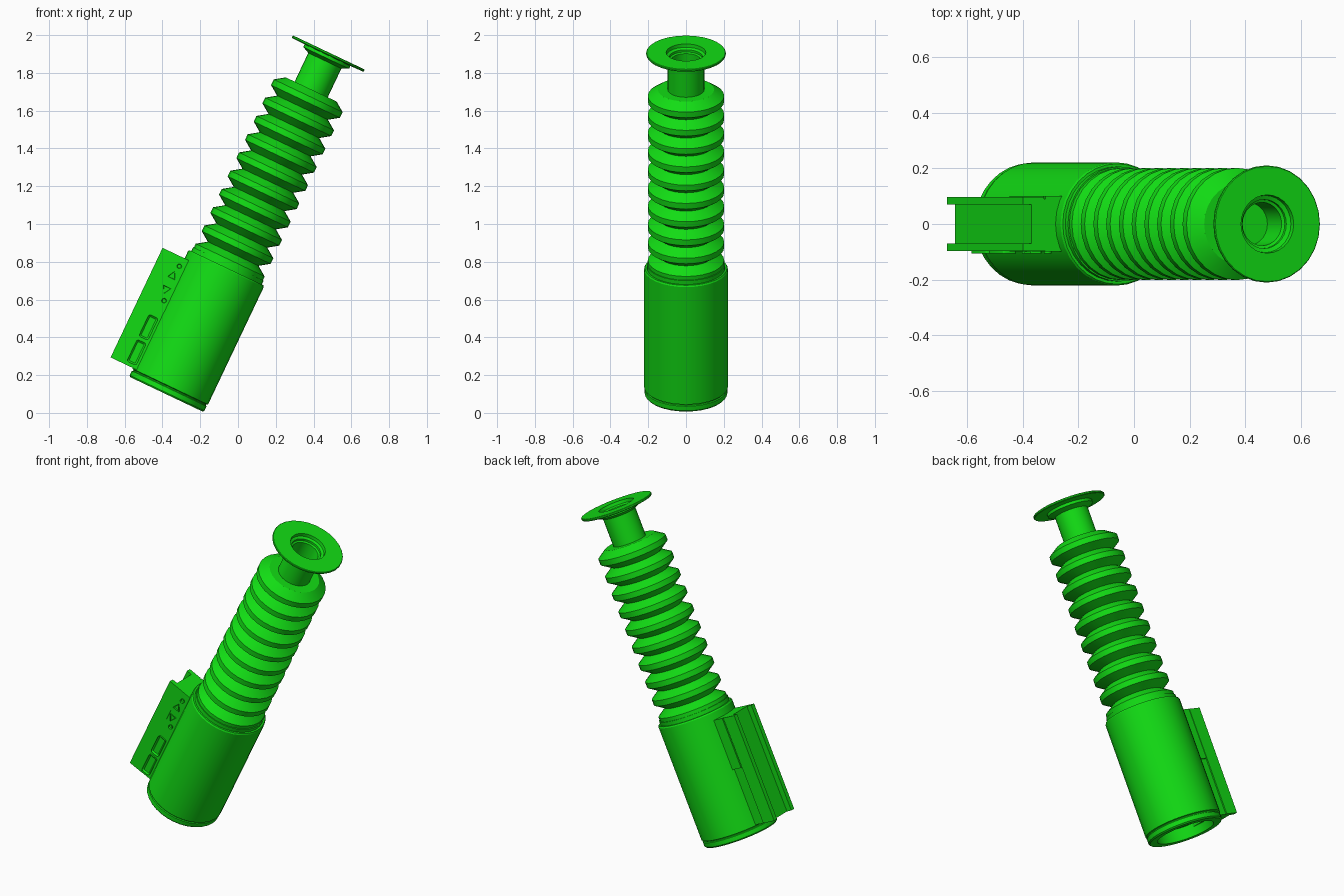
import bpy, bmesh, math
from mathutils import Matrix, Vector

if "Cube" in bpy.data.objects:
    bpy.data.objects.remove(bpy.data.objects["Cube"])

green = bpy.data.materials.new("bright_green")
green.diffuse_color = (0.006, 0.72, 0.007, 1)
green.use_nodes = True
green.node_tree.nodes["Principled BSDF"].inputs["Base Color"].default_value = green.diffuse_color

# Everything is built upright (z along the handle), then leaned over
LEAN = Matrix.Translation((-0.379, 0, 0.098)) @ Matrix.Rotation(math.radians(25.4), 4, 'Y')


def finish(name, bm):
    bmesh.ops.recalc_face_normals(bm, faces=bm.faces[:])
    bm.transform(LEAN)
    me = bpy.data.meshes.new(name)
    bm.to_mesh(me)
    bm.free()
    me.materials.append(green)
    ob = bpy.data.objects.new(name, me)
    bpy.context.collection.objects.link(ob)
    bpy.ops.object.select_all(action='DESELECT')
    ob.select_set(True)
    bpy.context.view_layer.objects.active = ob
    bpy.ops.object.shade_smooth_by_angle(angle=math.radians(28))
    return ob


def lathe(name, profile, steps=28):
    """Spin a (radius, height) profile that starts and ends on the axis."""
    bm = bmesh.new()
    verts = [bm.verts.new((r, 0, z)) for r, z in profile]
    edges = [bm.edges.new(p) for p in zip(verts, verts[1:])]
    bmesh.ops.spin(bm, geom=verts + edges, cent=(0, 0, 0), axis=(0, 0, 1),
                   angle=math.tau, steps=steps)
    bmesh.ops.remove_doubles(bm, verts=bm.verts[:], dist=1e-5)
    return finish(name, bm)


def prism(name, points, vec, inset=0):
    """Extrude a flat outline along vec; inset sinks a panel into the end."""
    bm = bmesh.new()
    base = bm.faces.new([bm.verts.new(p) for p in points])
    ext = bmesh.ops.extrude_face_region(bm, geom=[base], use_keep_orig=True)
    bmesh.ops.translate(bm, vec=vec, verts=[g for g in ext["geom"]
                                            if isinstance(g, bmesh.types.BMVert)])
    bmesh.ops.recalc_face_normals(bm, faces=bm.faces[:])
    if inset:
        end = [g for g in ext["geom"] if isinstance(g, bmesh.types.BMFace)][0]
        bmesh.ops.inset_region(bm, faces=[end], thickness=inset)
        bmesh.ops.translate(bm, vec=Vector(vec) * -0.9, verts=end.verts[:])
    return finish(name, bm)


# Lower barrel with a lip, and a recess in the underside
lathe("barrel", [(0, 0.12), (0.10, 0.12), (0.10, 0.07), (0.165, 0.07), (0.168, 0.0),
                 (0.212, 0.0), (0.219, 0.008), (0.219, 0.034), (0.213, 0.037),
                 (0.213, 0.042), (0.222, 0.046), (0.222, 0.734), (0.217, 0.742),
                 (0.207, 0.742), (0.207, 0.765), (0.15, 0.765), (0, 0.765)], 32)

# Bellows: ten flat-topped ridges
PITCH = 0.107
ridges = [(0, 0.717), (0.149, 0.717)]
for i in range(10):
    z = 0.717 + i * PITCH
    ridges += [(0.202, z + 0.037), (0.202, z + 0.070), (0.149, z + PITCH)]
lathe("bellows", ridges + [(0, 0.717 + 10 * PITCH)])

# Neck and thin flange with a bored hole
lathe("neck_flange", [(0, 1.77), (0.097, 1.77), (0.097, 1.955), (0.112, 1.962),
                      (0.134, 1.972), (0.134, 1.988), (0.208, 1.990), (0.211, 1.994),
                      (0.211, 2.001), (0.208, 2.004), (0.105, 2.004), (0.103, 1.985),
                      (0.088, 1.978), (0.088, 1.965), (0.078, 1.960), (0.078, 1.84),
                      (0, 1.84)])

# Side mount: main block and the grooved rail on its outer face
S0, S1 = 0.05, 0.692
prism("mount_block", [(-0.15, -0.097, S0), (-0.269, -0.097, S0),
                      (-0.269, 0.09, S0), (-0.15, 0.09, S0)], (0, 0, S1 - S0))
prism("mount_upper_step", [(-0.15, -0.099, 0.39), (-0.262, -0.099, 0.39),
                           (-0.262, 0.1, 0.39), (-0.15, 0.1, 0.39)], (0, 0, S1 - 0.39))
half = [(-0.268, 0.098), (-0.351, 0.098), (-0.351, 0.070), (-0.318, 0.070)]
channel = half + [(x, -y) for x, y in reversed(half)]
prism("mount_rail", [(x, y, S0) for x, y in channel], (0, 0, S1 - S0))


# Controls on the front face of the mount
def control(name, x, z, outline, inset=0.0):
    prism(name, [(x + a, -0.0965, z + b) for a, b in outline], (0, -0.0095, 0), inset)


def rounded(w, h, r):
    pts = []
    for k, (sx, sy) in enumerate([(1, 1), (-1, 1), (-1, -1), (1, -1)]):
        for j in range(4):
            t = math.radians(90 * k + 30 * j)
            pts.append((sx * (w - r) + r * math.cos(t), sy * (h - r) + r * math.sin(t)))
    return pts


disc = [(0.013 * math.cos(k * math.tau / 16), 0.013 * math.sin(k * math.tau / 16))
        for k in range(16)]
arrow = [(-0.022, -0.016), (0.022, -0.016), (0.0, 0.024)]
for i, z in enumerate((0.133, 0.28)):
    control(f"button_frame_{i + 1}", -0.238, z, rounded(0.027, 0.064, 0.012), 0.009)
control("round_button_1", -0.224, 0.443, disc, 0.004)
control("round_button_2", -0.229, 0.642, disc, 0.004)
control("arrow_down", -0.24, 0.50, [(a, -b) for a, b in arrow], 0.004)
control("arrow_up", -0.24, 0.583, arrow, 0.004)
